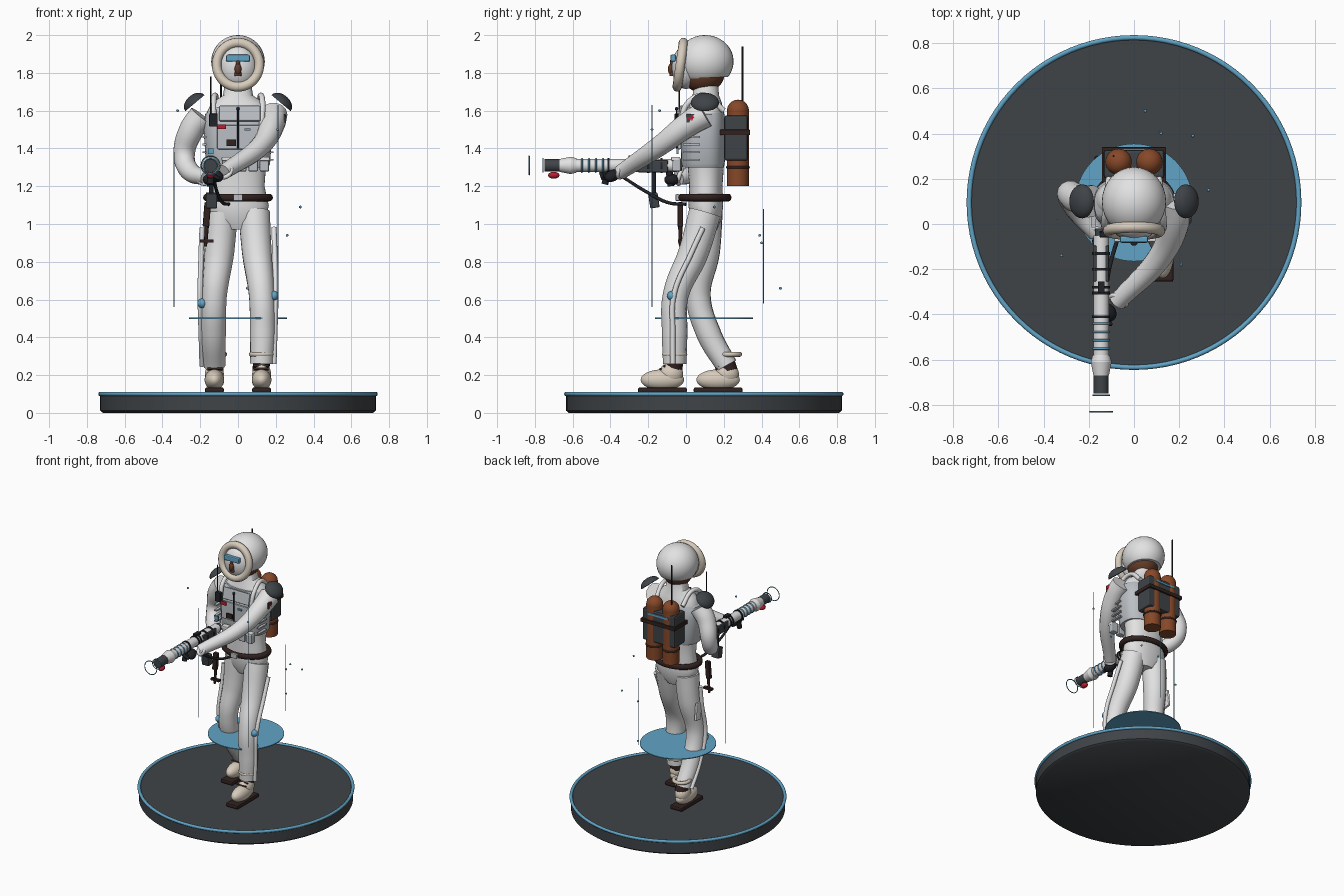
import bpy, bmesh, math
from mathutils import Vector

if "Cube" in bpy.data.objects:
    bpy.data.objects.remove(bpy.data.objects["Cube"])


def material(name, *rgb):
    m = bpy.data.materials.new(name)
    m.use_nodes = True
    m.diffuse_color = (*rgb, 1)
    m.node_tree.nodes["Principled BSDF"].inputs["Base Color"].default_value = (*rgb, 1)
    return m


white = material("white cloth", .76, .76, .76)
cream = material("cream fur", .68, .6, .5)
grey = material("pale grey armour", .5, .53, .56)
slate = material("dark slate", .05, .057, .064)
black = material("black metal", .014, .016, .02)
leather = material("dark leather", .03, .016, .014)
rust = material("rust tank", .24, .065, .022)
skin = material("brown skin", .13, .045, .022)
blue = material("sky blue", .12, .37, .56)
red = material("red", .5, .012, .03)


def finish(name, mat, smooth=True):
    ob = bpy.context.object
    ob.name = name
    ob.data.materials.clear()
    ob.data.materials.append(mat)
    if smooth:
        bpy.ops.object.shade_smooth_by_angle(angle=math.radians(40))
    return ob


def box(name, mat, loc, size, rot=(0, 0, 0), bevel=0.0):
    bpy.ops.mesh.primitive_cube_add(size=1, location=loc, rotation=rot)
    ob = finish(name, mat, False)
    for v in ob.data.vertices:
        v.co = v.co * Vector(size)
    if bevel:
        b = ob.modifiers.new("bevel", 'BEVEL')
        b.width, b.segments = bevel, 2
    return ob


def ball(name, mat, loc, size, rot=(0, 0, 0), cut=None):
    bpy.ops.mesh.primitive_uv_sphere_add(segments=32, ring_count=20, radius=1, location=loc, rotation=rot)
    ob = finish(name, mat)
    bm = bmesh.new()
    bm.from_mesh(ob.data)
    if cut is not None:
        geom = bm.verts[:] + bm.edges[:] + bm.faces[:]
        res = bmesh.ops.bisect_plane(bm, geom=geom, plane_co=(0, 0, cut), plane_no=(0, 0, 1), clear_inner=True)
        bmesh.ops.contextual_create(bm, geom=[e for e in res["geom_cut"] if isinstance(e, bmesh.types.BMEdge)])
    bmesh.ops.scale(bm, vec=size if isinstance(size, tuple) else (size,) * 3, verts=bm.verts)
    bm.to_mesh(ob.data)
    bm.free()
    bpy.ops.object.shade_smooth_by_angle(angle=math.radians(40))
    return ob


def cyl(name, mat, a, b, r1, r2=None, sides=32):
    a, b = Vector(a), Vector(b)
    rot = (b - a).to_track_quat('Z', 'Y').to_euler()
    bpy.ops.mesh.primitive_cone_add(vertices=sides, radius1=r1, radius2=r1 if r2 is None else r2,
                                    depth=(b - a).length, location=(a + b) / 2, rotation=rot)
    return finish(name, mat)


def ring(name, mat, loc, major, minor, rot=(0, 0, 0), scale=(1, 1, 1), seg=48):
    bpy.ops.mesh.primitive_torus_add(major_segments=seg, minor_segments=12, major_radius=major,
                                     minor_radius=minor, location=loc, rotation=rot)
    ob = finish(name, mat)
    ob.scale = scale
    return ob


def tube(name, mat, pts):
    """Smooth tapered tube through (x, y, z, radius) points."""
    cu = bpy.data.curves.new(name, 'CURVE')
    cu.dimensions, cu.bevel_depth, cu.bevel_resolution = '3D', 1, 5
    cu.resolution_u, cu.use_fill_caps = 10, True
    s = cu.splines.new('BEZIER')
    s.bezier_points.add(len(pts) - 1)
    for p, (x, y, z, r) in zip(s.bezier_points, pts):
        p.co, p.radius = (x, y, z), r
        p.handle_left_type = p.handle_right_type = 'AUTO'
    ob = bpy.data.objects.new(name, cu)
    bpy.context.collection.objects.link(ob)
    bpy.ops.object.select_all(action='DESELECT')
    ob.select_set(True)
    bpy.context.view_layer.objects.active = ob
    bpy.ops.object.convert(target='MESH')
    return finish(name, mat)


def loft(name, mat, cy, sections, power=1.0, n=40):
    """Stacked rounded sections given as (z, half width, half depth)."""
    bm = bmesh.new()
    soft = lambda c: math.copysign(abs(c) ** power, c)
    rows = [[bm.verts.new((w * soft(math.cos(i * math.tau / n)), cy + d * soft(math.sin(i * math.tau / n)), z))
             for i in range(n)] for z, w, d in sections]
    for lo, hi in zip(rows, rows[1:]):
        for i in range(n):
            bm.faces.new((lo[i], lo[(i + 1) % n], hi[(i + 1) % n], hi[i]))
    bm.faces.new(rows[0][::-1])
    bm.faces.new(rows[-1])
    me = bpy.data.meshes.new(name)
    bm.to_mesh(me)
    bm.free()
    ob = bpy.data.objects.new(name, me)
    bpy.context.collection.objects.link(ob)
    bpy.ops.object.select_all(action='DESELECT')
    ob.select_set(True)
    bpy.context.view_layer.objects.active = ob
    return finish(name, mat)


Q = math.pi / 2
CY = .095

# Display base
loft("base", slate, CY, [(0, .715, .715), (.012, .73, .73), (.1, .73, .73)], n=96)
ring("base_rim", blue, (0, CY, .1), .729, .011, seg=96)
cyl("floating_disc", blue, (0, CY, .498), (0, CY, .504), .26, sides=64)

# Legs, boots and leg piping
legs = {
    "left": (1, -.125, [(.085, .1, 1.06, .085), (.1, .04, .85, .08), (.125, -.055, .62, .068),
                        (.13, -.06, .42, .068), (.125, -.06, .26, .062)]),
    "right": (-1, .17, [(-.085, .11, 1.06, .085), (-.1, .1, .85, .08), (-.125, .065, .62, .066),
                        (-.13, .12, .42, .066), (-.125, .215, .25, .058)])}
for side, (s, fy, path) in legs.items():
    tube(side + "_leg", white, path)
    x, y = path[-1][:2]
    ring(side + "_cuff", cream, (x, y + (0 if s > 0 else .015), .31), .054, .013)
    box(side + "_sole", leather, (s * .125, fy, .12), (.1, .26, .03), bevel=.01)
    ball(side + "_boot", cream, (s * .125, fy, .175), (.052, .115, .055))
    ball(side + "_boot_ankle", cream, (s * .125, fy + .045, .205), (.05, .065, .06))
    tube(side + "_boot_collar", leather, [(s * .12, fy + .06, .22, .045), (x, y, .265, .045)])
    for k in range(2):
        box(side + "_lace", leather, (s * .122, fy - .01 + k * .02, .232 + k * .016), (.08, .012, .01), (-.5, 0, 0))
    tube(side + "_piping", white, [(s * (.19 + .01 * (1 - abs(i - 2) / 2)), p[1] - .01, min(p[2], .98), .014)
                                   for i, p in enumerate(path)])
    ball(side + "_knee_light", blue, (s * .19, path[2][1] - .02, .62 if s > 0 else .58), .025)
box("thigh_pocket", white, (-.185, .12, .8), (.02, .06, .13), (.1, 0, 0), .008)

# Torso, vest, collar and belt
loft("torso", white, .105, [(.97, .07, .06), (1.03, .15, .085), (1.1, .163, .092), (1.2, .14, .088), (1.3, .148, .095),
                            (1.45, .165, .105), (1.58, .17, .098), (1.64, .14, .085), (1.68, .08, .07), (1.74, .07, .065)], .9)
loft("vest", grey, .09, [(1.3, .16, .11), (1.32, .17, .115), (1.5, .182, .118), (1.58, .175, .11), (1.62, .13, .09)], .75)
box("chest_plate", grey, (.01, -.03, 1.585), (.22, .02, .085), (-.2, 0, 0), .008)
box("lower_chest_plate", grey, (.01, -.035, 1.46), (.24, .02, .13), bevel=.008)
cyl("zip", black, (0, -.05, 1.4), (0, -.05, 1.61), .004, sides=8)
ball("zip_pull", black, (0, -.05, 1.61), .009)
ring("belt", leather, (0, .1, 1.14), .165, .02, scale=(1, .76, 1))
box("buckle", grey, (0, -.045, 1.14), (.05, .02, .035), bevel=.004)
for x in (.02, .08, .14, -.06):
    box("pouch", grey, (x, -.05, 1.315), (.05, .045, .075), bevel=.008)
    box("pouch_flap", white, (x, -.056, 1.345), (.054, .045, .022), bevel=.005)
box("radio", black, (-.13, -.045, 1.55), (.045, .03, .07), bevel=.005)
cyl("radio_antenna", black, (-.145, -.035, 1.58), (-.145, -.035, 1.78), .004, sides=8)
box("red_badge", red, (-.085, -.05, 1.515), (.045, .009, .026))
box("dark_badge", leather, (-.035, -.05, 1.43), (.05, .009, .035))
box("blue_badge", blue, (.05, -.05, 1.5), (.03, .009, .012))
box("side_light", blue, (-.145, -.045, 1.385), (.03, .009, .03))
for s in (-1, 1):
    tube("harness_strap", white, [(s * .125, -.03, 1.52, .015), (s * .13, .01, 1.64, .015),
                                  (s * .12, .1, 1.68, .015), (s * .11, .2, 1.6, .015)])
    for k in range(4):
        box("side_strap", grey, (s * .178, .03, 1.34 + k * .04), (.02, .09, .01))
box("knife_sheath", leather, (-.165, -.03, 1.05), (.035, .03, .13), (0, .08, 0), .006)
box("knife_guard", leather, (-.165, -.03, .91), (.07, .025, .015))
cyl("knife_blade", leather, (-.165, -.03, 1), (-.172, -.03, .88), .012, .008, sides=12)

# Arms, gloves and shoulder pads
tube("left_arm", white, [(.19, .1, 1.58, .072), (.185, .03, 1.54, .068), (.125, -.13, 1.42, .055), (-.075, -.345, 1.275, .04)])
tube("right_arm", white, [(-.19, .1, 1.57, .072), (-.245, .11, 1.5, .066), (-.285, .13, 1.36, .056),
                          (-.255, .07, 1.28, .052), (-.165, -.04, 1.245, .04)])
ring("left_sleeve_cuff", white, (-.068, -.338, 1.28), .036, .012, (.9, -.8, 0))
ring("right_sleeve_cuff", white, (-.175, -.03, 1.248), .036, .012, (1.2, -.7, 0))
ball("left_glove", black, (-.115, -.39, 1.255), (.035, .045, .03), (.4, 0, .6))
ball("right_glove", black, (-.15, -.075, 1.235), (.035, .04, .03))
for k in range(3):
    cyl("finger", black, (-.1, -.4 - k * .02, 1.24), (-.16, -.41 - k * .02, 1.27), .01, sides=12)
for s in (-1, 1):
    ball("shoulder_pad", slate, (s * .228, .1, 1.64), (.066, .075, .045), (0, s * .7, 0), cut=0)
box("arm_patch", slate, (.247, .035, 1.56), (.009, .065, .045))
box("arm_patch_bar", red, (.25, .035, 1.56), (.009, .055, .012))
box("arm_patch_post", red, (.25, .035, 1.56), (.009, .012, .036))

# Head, hood, face and visor
ball("head", skin, (0, .09, 1.8), (.102, .115, .105))
ball("hood", white, (0, .1, 1.86), (.142, .152, .14), (.05, 0, 0), cut=-.62)
ball("face_mask", white, (0, 0, 1.83), (.1, .075, .115))
ring("hood_ruff", cream, (0, -.03, 1.843), .113, .025, (Q - .14, 0, 0), (1, 1.04, 1))
box("visor", blue, (0, -.068, 1.878), (.125, .03, .038), bevel=.008)
cyl("nose", skin, (0, -.068, 1.785), (0, -.075, 1.875), .02, .008, sides=16)
ball("nose_tip", skin, (0, -.078, 1.82), (.018, .018, .03))

# Backpack with twin tanks and antenna
box("backpack", slate, (0, .265, 1.455), (.27, .125, .24), bevel=.012)
box("pack_strap", leather, (0, .26, 1.485), (.285, .16, .028), bevel=.004)
box("pack_light", blue, (0, .33, 1.545), (.17, .009, .014))
for s in (-1, 1):
    cyl("tank", rust, (s * .068, .275, 1.2), (s * .068, .275, 1.6), .058)
    ball("tank_dome", rust, (s * .068, .275, 1.6), .058)
    ring("tank_band", leather, (s * .068, .275, 1.3), .055, .008)
cyl("pack_antenna", black, (-.09, .3, 1.55), (-.09, .3, 1.94), .005, sides=8)

# Long gun, built along its barrel axis
GX, GZ = -.145, 1.31


def barrel(name, mat, y0, y1, r1, r2=None):
    cyl(name, mat, (GX, y0, GZ), (GX, y1, GZ), r1, r2)


barrel("gun_barrel", white, -.05, -.59, .034)
barrel("gun_rear_cap", slate, -.02, -.06, .028)
barrel("gun_flare", white, -.58, -.61, .038, .046)
barrel("gun_cone", white, -.61, -.67, .046, .034)
barrel("gun_muzzle", slate, -.665, -.75, .033)
for y in (-.13, -.2, -.28, -.305, -.41):
    barrel("gun_band", black, y + .006, y - .006, .04)
for k in range(4):
    ring("gun_glow_ring", blue, (GX, -.44 - k * .037, GZ), .034, .005, (Q, 0, 0))
box("gun_receiver", slate, (GX, -.175, GZ - .005), (.07, .16, .065), bevel=.006)
box("gun_sight", black, (GX, -.28, GZ + .045), (.03, .05, .015))
box("gun_magazine", slate, (-.14, -.17, 1.125), (.06, .05, .08), (.15, 0, 0), .006)
cyl("gun_magazine_post", black, (-.14, -.17, 1.15), (GX, -.17, 1.29), .012, sides=16)
cyl("gun_rear_grip", black, (GX, -.08, 1.2), (GX, -.09, 1.29), .018)
cyl("gun_front_grip", black, (GX, -.43, 1.21), (GX, -.41, 1.29), .018)
ball("pilot_lamp", red, (GX, -.7, 1.258), (.02, .03, .018))
tube("gun_hose", black, [(-.13, -.36, 1.265, .008), (-.11, -.2, 1.165, .009), (-.08, -.09, 1.112, .009), (-.05, 0, 1.105, .009)])
for y, r in ((-.757, .036), (-.83, .05)):
    ring("muzzle_pulse_ring", blue, (GX, y, GZ), r, .003, (Q, 0, 0))

# Floating light beams and sparks
for x, y, z0, z1 in ((-.34, .02, .56, 1.38), (.212, -.18, .56, 1.63), (.11, .41, .58, 1.08)):
    cyl("light_beam", blue, (x, y, z0), (x, y, z1), .0025, sides=8)
for spot in ((.26, .39, .94), (.33, .15, 1.09), (.05, .5, .66), (.12, .4, .9), (-.32, -.14, 1.6), (.21, -.18, 1.5)):
    ball("spark", blue, spot, .007)
